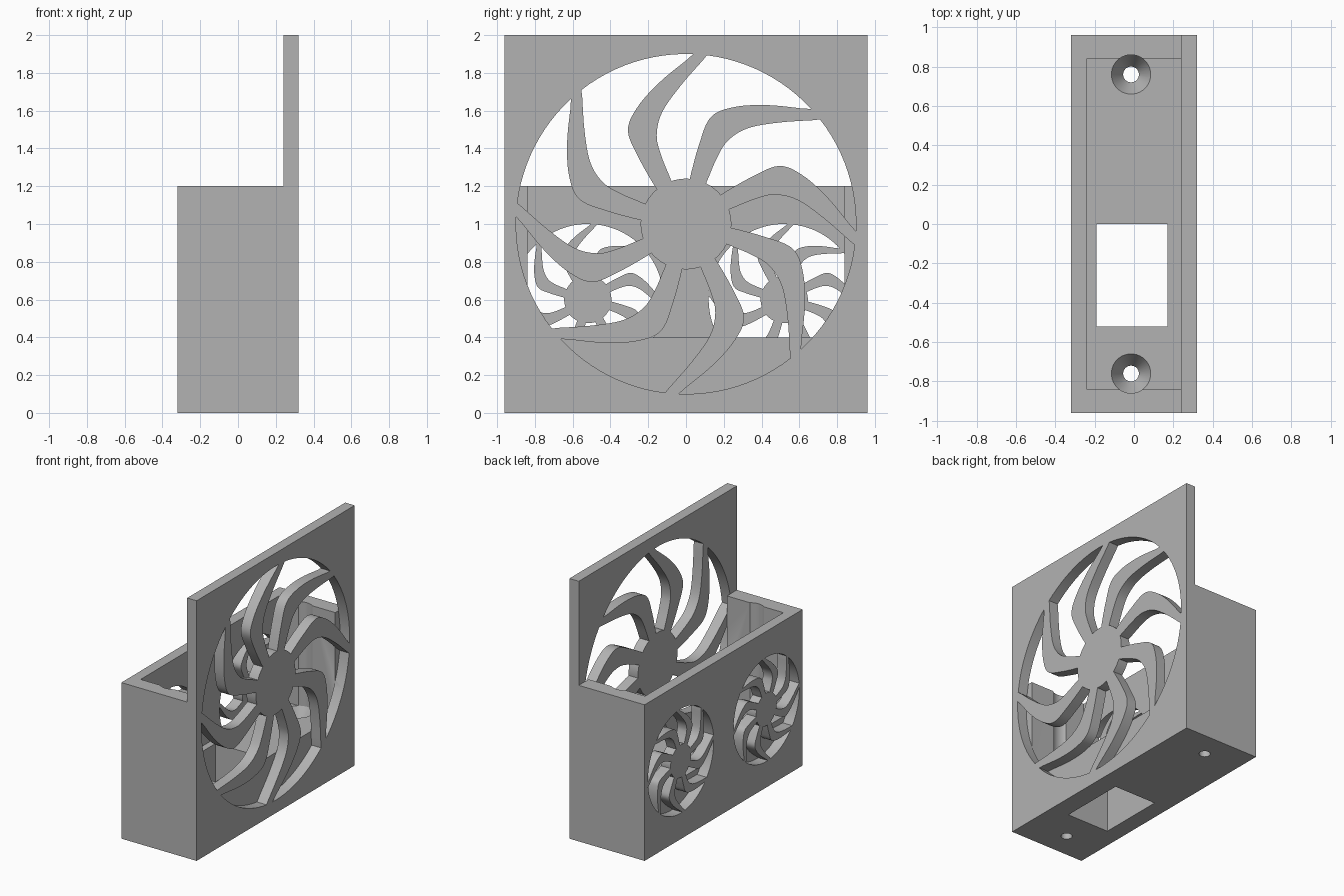
import bpy, bmesh, math
from mathutils import Vector

default = bpy.data.objects.get("Cube")
if default:
    bpy.data.objects.remove(default, do_unlink=True)

# Material
grey = bpy.data.materials.new("plain_grey")
grey.use_nodes = True
colour = (0.45, 0.45, 0.45, 1)
grey.diffuse_color = colour
grey.node_tree.nodes["Principled BSDF"].inputs["Base Color"].default_value = colour


def prisms(name, outlines, sweep):
    """Extrude closed 3D outlines along a vector into one object."""
    bm = bmesh.new()
    for outline in outlines:
        face = bm.faces.new([bm.verts.new(p) for p in outline])
        new = bmesh.ops.extrude_face_region(bm, geom=[face])["geom"]
        moved = [g for g in new if isinstance(g, bmesh.types.BMVert)]
        bmesh.ops.translate(bm, verts=moved, vec=sweep)
    bmesh.ops.recalc_face_normals(bm, faces=bm.faces)
    return finish(name, bm)


def finish(name, bm):
    mesh = bpy.data.meshes.new(name)
    bm.to_mesh(mesh)
    bm.free()
    mesh.materials.append(grey)
    obj = bpy.data.objects.new(name, mesh)
    bpy.context.collection.objects.link(obj)
    return obj


def box(name, lo, hi):
    (x0, y0, z0), (x1, y1, z1) = lo, hi
    base = [(x0, y0, z0), (x1, y0, z0), (x1, y1, z0), (x0, y1, z0)]
    return prisms(name, [base], (0, 0, z1 - z0))


def smooth_path(points, steps=6):
    """Catmull-Rom curve through 2D points."""
    pts = [Vector(p) for p in points]
    pts = [2 * pts[0] - pts[1]] + pts + [2 * pts[-1] - pts[-2]]
    path = []
    for a, b, c, d in zip(pts, pts[1:], pts[2:], pts[3:]):
        for i in range(steps):
            t = i / steps
            path.append(0.5 * (2 * b + (c - a) * t + (2 * a - 5 * b + 4 * c - d) * t**2
                               + (3 * b - a - 3 * c + d) * t**3))
    return path + [pts[-2]]


# Curved blade edges of one fan blade, from hub to rim
HUB, RIM, BLADES = 0.24, 0.9, 8
LEFT_EDGE = [(-.16, .19), (-.245, .34), (-.307, .49), (-.26, .614), (-.14, .75), (.037, .895)]
RIGHT_EDGE = [(-.08, .235), (-.132, .365), (-.155, .47), (-.127, .59), (-.03, .73), (.11, .89)]


def polar_edge(points):
    """Blade edge as (angle, fraction of the way from hub to rim)."""
    edge = [[math.atan2(p.y, p.x), (p.length - HUB) / (RIM - HUB)] for p in smooth_path(points)]
    edge[0][1], edge[-1][1] = 0, 1
    return edge


def fan_openings(name, x, depth, y, z, hub, rim):
    """Cutter with the gaps between the blades of a fan grille."""
    pitch = math.tau / BLADES
    near = polar_edge(RIGHT_EDGE)
    far = [(a - pitch, t) for a, t in reversed(polar_edge(LEFT_EDGE))]

    def arc(a, b, t, n):
        return [(a + (b - a) * i / n, t) for i in range(1, n)]

    gap = near + arc(near[-1][0], far[0][0], 1, 12) + far + arc(far[-1][0], near[0][0], 0, 6)
    outlines = []
    for k in range(BLADES):
        outline = []
        for a, t in gap:
            r = hub + t * (rim - hub)
            outline.append((x, y + r * math.cos(a + k * pitch), z + r * math.sin(a + k * pitch)))
        outlines.append(outline)
    return prisms(name, outlines, (depth, 0, 0))


def screw_cutter(name, x, y):
    """Screw hole with countersink and driver clearance, as a revolved profile."""
    bm = bmesh.new()
    profile = [(0, -.1), (.04, -.1), (.04, .3), (.1, .4), (.1, 1.3), (0, 1.3)]
    verts = [bm.verts.new((x + r, y, z)) for r, z in profile]
    edges = [bm.edges.new(pair) for pair in zip(verts, verts[1:])]
    bmesh.ops.spin(bm, geom=verts + edges, cent=(x, y, 0), axis=(0, 0, 1),
                   angle=math.tau, steps=40, use_duplicate=False)
    bmesh.ops.remove_doubles(bm, verts=bm.verts, dist=1e-4)
    bmesh.ops.recalc_face_normals(bm, faces=bm.faces)
    return finish(name, bm)


# Housing: tray with a tall plate on one side
profile = [(-.32, 0), (.32, 0), (.32, 2), (.24, 2), (.24, 1.2), (-.32, 1.2)]
housing = prisms("fan_housing", [[(x, -.96, z) for x, z in profile]], (0, 1.92, 0))

# Cavity, floor window, screw holes and fan grilles
cutters = [
    box("cavity_cutter", (-.24, -.84, .4), (.24, .84, 1.3)),
    box("window_cutter", (-.19, -.52, -.1), (.17, 0, .5)),
    fan_openings("large_fan_cutter", .239, .2, 0, 1, HUB, RIM),
]
for side, label in ((-1, "front"), (1, "back")):
    cutters.append(screw_cutter(label + "_screw_cutter", -.015, side * .76))
    cutters.append(fan_openings(label + "_small_fan_cutter", -.239, -.2, side * .52, .6, .125, .4))

bpy.ops.object.select_all(action='DESELECT')
bpy.context.view_layer.objects.active = housing
housing.select_set(True)
for cutter in cutters:
    cutter.hide_render = True
    mod = housing.modifiers.new(cutter.name, 'BOOLEAN')
    mod.operation, mod.solver, mod.object = 'DIFFERENCE', 'EXACT', cutter
    bpy.ops.object.modifier_apply(modifier=mod.name)
    bpy.data.objects.remove(cutter, do_unlink=True)

bpy.ops.object.shade_smooth_by_angle()
